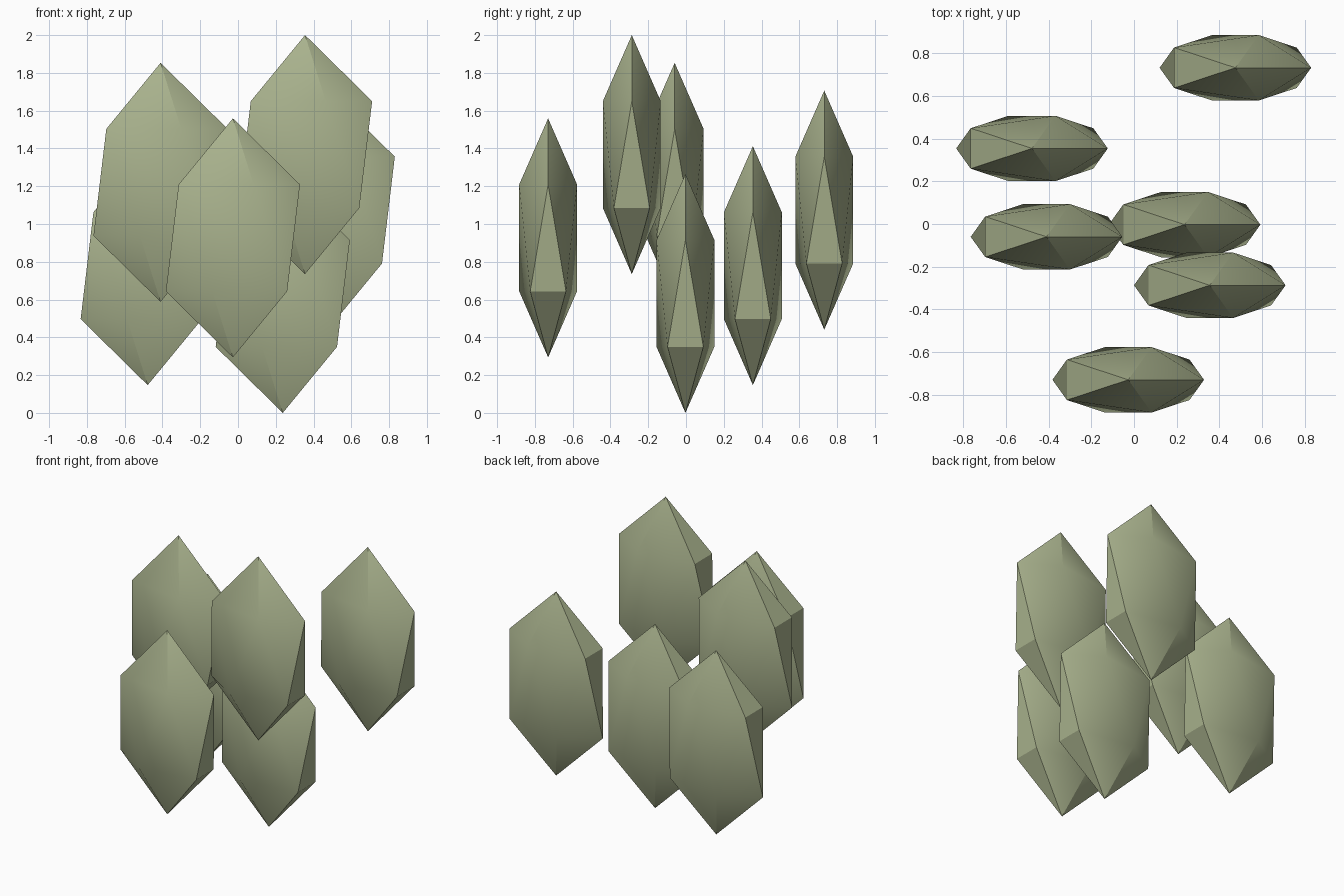
import bpy

if "Cube" in bpy.data.objects:
    bpy.data.objects.remove(bpy.data.objects["Cube"])

# leaf colour
mat = bpy.data.materials.new("olive_green")
mat.diffuse_color = (0.40, 0.45, 0.27, 1.0)
mat.use_nodes = True
mat.node_tree.nodes["Principled BSDF"].inputs["Base Color"].default_value = mat.diffuse_color

HALF = (0.397, 0.18, 0.6325)      # half sizes of the stretched icosahedron
STEP = 0.147                      # rise from one leaf to the next
# leaf centres in plan, lowest leaf first
PLAN = [(0.237, -0.003), (-0.478, 0.354), (-0.027, -0.73),
        (0.475, 0.732), (-0.41, -0.06), (0.355, -0.287)]


def leaf(index, x, y):
    z = HALF[2] + STEP * index
    bpy.ops.mesh.primitive_ico_sphere_add(subdivisions=1, radius=1, location=(x, y, z))
    ob = bpy.context.object
    ob.name = f"leaf_{index + 1}"
    ob.scale = HALF
    bpy.ops.object.transform_apply(location=False, rotation=False, scale=True)
    bpy.ops.object.shade_smooth_by_angle()
    ob.data.materials.append(mat)


# six leaf clumps, rising in even steps
for i, (px, py) in enumerate(PLAN):
    leaf(i, px, py)
